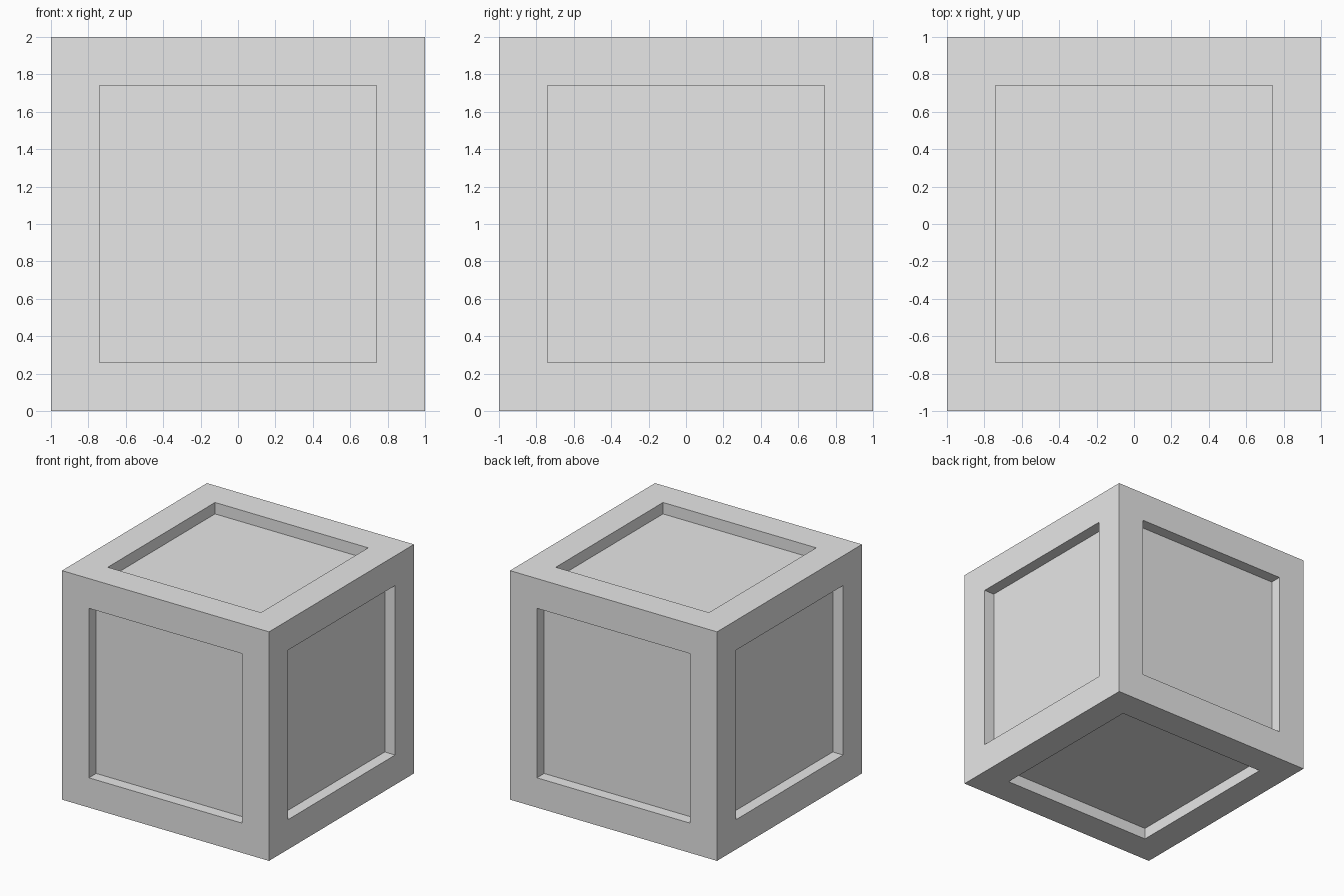
import bpy
import bmesh

SIZE = 2.0
BORDER = 0.26
DEPTH = 0.1

default_cube = bpy.data.objects.get("Cube")
if default_cube:
    bpy.data.objects.remove(default_cube, do_unlink=True)


def make_material(name, color):
    mat = bpy.data.materials.new(name)
    mat.use_nodes = True
    mat.diffuse_color = color
    mat.node_tree.nodes["Principled BSDF"].inputs["Base Color"].default_value = color
    return mat


# Crate: a cube with a straight-walled recess in all six sides
bm = bmesh.new()
bmesh.ops.create_cube(bm, size=SIZE)
bmesh.ops.translate(bm, verts=bm.verts, vec=(0, 0, SIZE / 2))
bm.normal_update()
panels = list(bm.faces)

# Frame borders
bmesh.ops.inset_individual(bm, faces=panels, thickness=BORDER, use_even_offset=True)

# Recess each panel straight inward
bm.normal_update()
for panel in panels:
    inward = panel.normal * -DEPTH
    sunk = bmesh.ops.extrude_discrete_faces(bm, faces=[panel])["faces"][0]
    bmesh.ops.translate(bm, verts=sunk.verts, vec=inward)
bmesh.ops.recalc_face_normals(bm, faces=bm.faces)

mesh = bpy.data.meshes.new("panelled_crate")
bm.to_mesh(mesh)
bm.free()
mesh.materials.append(make_material("light grey", (0.8, 0.8, 0.8, 1.0)))
crate = bpy.data.objects.new("panelled_crate", mesh)
bpy.context.collection.objects.link(crate)
